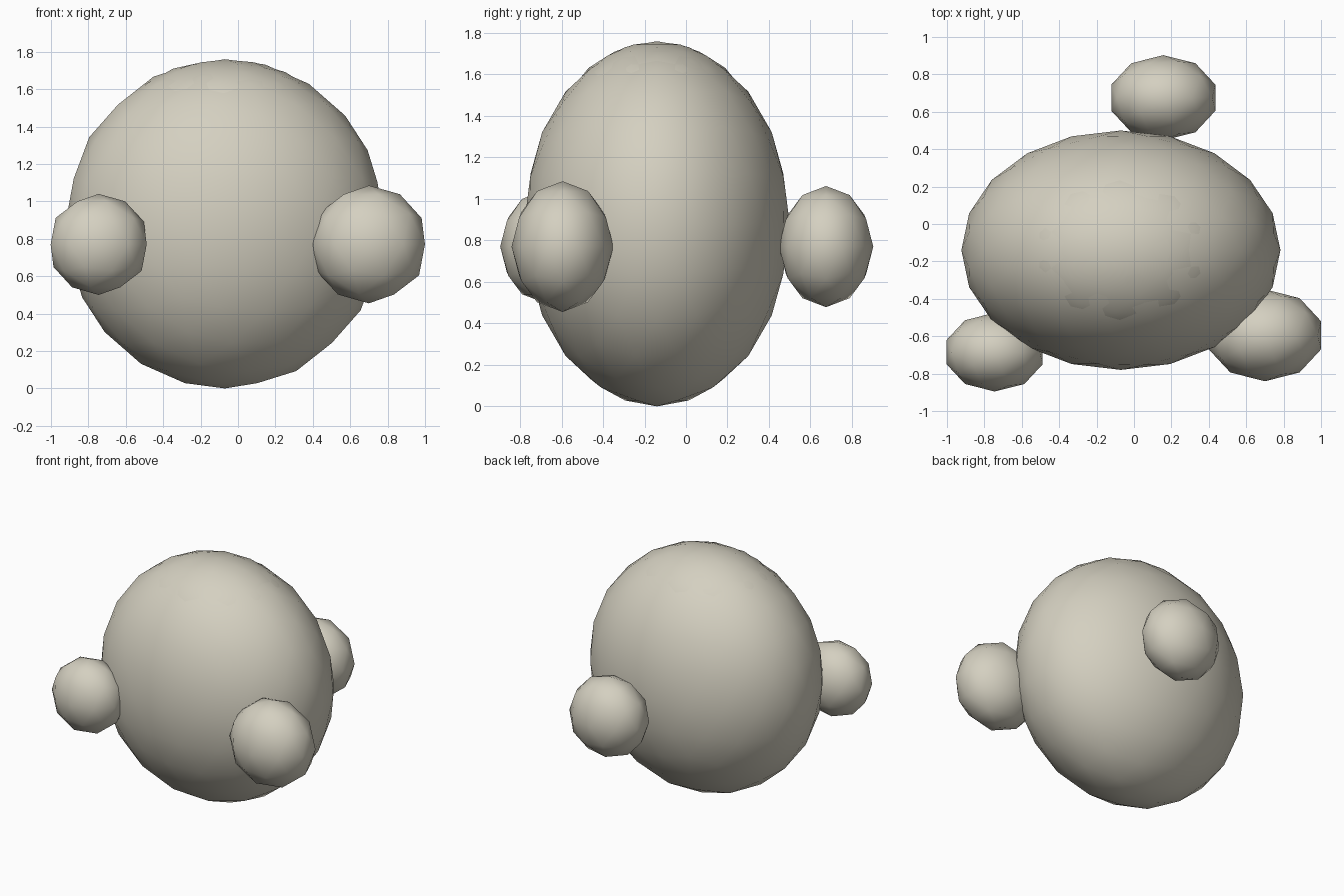
import bpy

if "Cube" in bpy.data.objects:
    bpy.data.objects.remove(bpy.data.objects["Cube"])

# Single warm grey colour
mat = bpy.data.materials.new("warm_grey")
mat.diffuse_color = (0.66, 0.63, 0.53, 1)
mat.use_nodes = True
mat.node_tree.nodes["Principled BSDF"].inputs["Base Color"].default_value = mat.diffuse_color


def ball(name, center, radii, detail):
    """Smooth-shaded squashed icosphere."""
    bpy.ops.mesh.primitive_ico_sphere_add(subdivisions=detail, radius=1, location=center)
    ob = bpy.context.object
    ob.name = name
    ob.scale = radii
    bpy.ops.object.transform_apply(location=False, rotation=False, scale=True)
    bpy.ops.object.shade_smooth()
    ob.data.materials.append(mat)
    return ob


# Large body
ball("body", (-0.07, -0.14, 0.88), (0.853, 0.64, 0.88), 3)

# Thin cap just breaking through the top of the body
ball("top_cap", (-0.07, -0.14, 1.30), (0.62, 0.478, 0.458), 3)

# Three small lobes around the middle: centre x, centre y, radius
for name, x, y, r in (
    ("left_lobe", -0.745, -0.685, 0.27),
    ("right_lobe", 0.70, -0.595, 0.315),
    ("back_lobe", 0.157, 0.675, 0.292),
):
    ball(name, (x, y, 0.77), (r, r * 0.78, r), 2)
